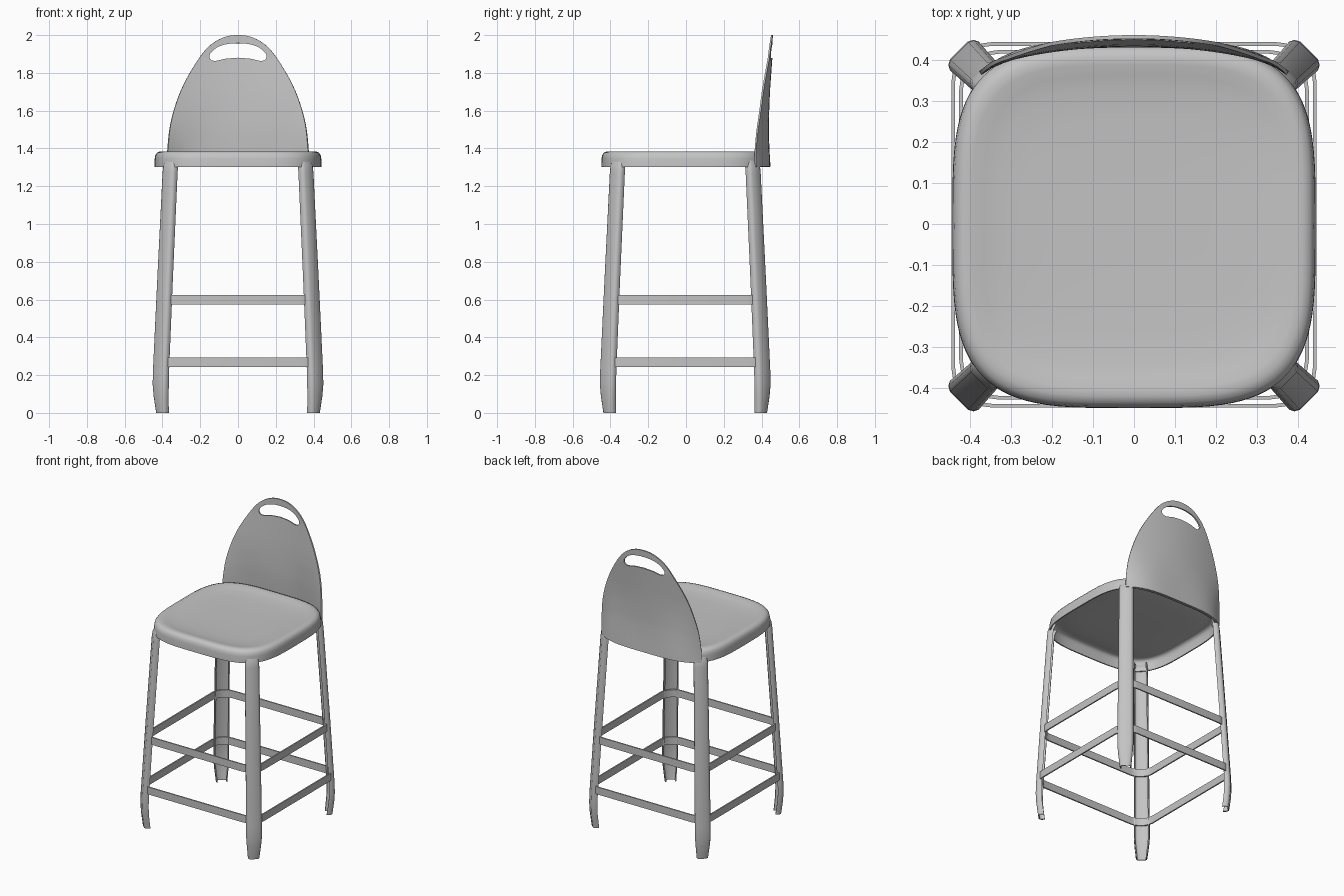
import bpy, bmesh, math
from mathutils import Vector

if "Cube" in bpy.data.objects:
    bpy.data.objects.remove(bpy.data.objects["Cube"])

grey = bpy.data.materials.new("light grey metal")
grey.diffuse_color = (0.55, 0.55, 0.55, 1)
grey.use_nodes = True
grey.node_tree.nodes["Principled BSDF"].inputs["Base Color"].default_value = grey.diffuse_color


def lerp_table(table, v):
    """Piecewise linear lookup in a list of (key, value)."""
    if v <= table[0][0]:
        return table[0][1]
    for (a, fa), (b, fb) in zip(table, table[1:]):
        if v <= b:
            return fa + (fb - fa) * (v - a) / (b - a)
    return table[-1][1]


def loft(name, loops, closed=True, cap=False, thick=0.01, angle=35):
    """Skin a list of point loops, then thicken into sheet metal."""
    bm = bmesh.new()
    rows = [[bm.verts.new(p) for p in loop] for loop in loops]
    n = len(rows[0])
    for r0, r1 in zip(rows, rows[1:]):
        for i in range(n if closed else n - 1):
            j = (i + 1) % n
            bm.faces.new((r0[i], r0[j], r1[j], r1[i]))
    if cap:
        bm.faces.new(rows[-1])
    bmesh.ops.recalc_face_normals(bm, faces=bm.faces)
    mesh = bpy.data.meshes.new(name)
    bm.to_mesh(mesh)
    bm.free()
    ob = bpy.data.objects.new(name, mesh)
    bpy.context.collection.objects.link(ob)
    mesh.materials.append(grey)
    bpy.ops.object.select_all(action='DESELECT')
    ob.select_set(True)
    bpy.context.view_layer.objects.active = ob
    if thick:
        mod = ob.modifiers.new("sheet thickness", 'SOLIDIFY')
        mod.thickness = thick
        mod.offset = 0
        bpy.ops.object.modifier_apply(modifier=mod.name)
    bpy.ops.object.shade_smooth_by_angle(angle=math.radians(angle))
    return ob


# Seat: dished rounded-square pan with a skirt, open underneath
def seat_loop(s, z, n=96, e=2 / 3.75):
    pts = []
    for i in range(n):
        a = 2 * math.pi * i / n
        c, d = math.cos(a), math.sin(a)
        pts.append((0.438 * s * math.copysign(abs(c) ** e, c),
                    -0.006 + 0.438 * s * math.copysign(abs(d) ** e, d), z))
    return pts


section = [(1.0, 1.302), (0.998, 1.345), (0.99, 1.364), (0.972, 1.375),
           (0.94, 1.381), (0.90, 1.380), (0.84, 1.374), (0.76, 1.368),
           (0.6, 1.364), (0.4, 1.362), (0.2, 1.361), (0.05, 1.361)]
loft("seat", [seat_loop(s, z) for s, z in section], cap=True, thick=0.008)


# Backrest: curved arched panel with a handle slot
def smooth(pts, steps=6):
    """Catmull-Rom through the points."""
    p = [Vector(q) for q in pts]
    p = [2 * p[0] - p[1]] + p + [2 * p[-1] - p[-2]]
    p[0] = Vector((-p[2].x, p[2].y))  # symmetric start on the centre line
    out = []
    for i in range(1, len(p) - 2):
        for k in range(steps):
            t = k / steps
            out.append(0.5 * (2 * p[i] + (p[i + 1] - p[i - 1]) * t
                       + (2 * p[i - 1] - 5 * p[i] + 4 * p[i + 1] - p[i + 2]) * t * t
                       + (3 * p[i] - p[i - 1] - 3 * p[i + 1] + p[i + 2]) * t ** 3))
    return out + [p[-2]]


def both_sides(half):
    return half + [Vector((-q.x, q.y)) for q in reversed(half[1:-1])]


def ray_hit(poly, o, d):
    """Where a ray from o in direction d leaves the outline."""
    best = 0
    for a, b in zip(poly, poly[1:] + poly[:1]):
        e = b - a
        den = d.x * e.y - d.y * e.x
        if abs(den) < 1e-12:
            continue
        w = a - o
        t = (w.x * e.y - w.y * e.x) / den
        u = (w.x * d.y - w.y * d.x) / den
        if -1e-6 <= u <= 1 + 1e-6 and t > best:
            best = t
    return o + d * best


outer = both_sides(smooth([(0, 2.0), (0.06, 1.993), (0.12, 1.966), (0.18, 1.913),
                           (0.255, 1.8), (0.305, 1.7), (0.34, 1.6), (0.362, 1.5),
                           (0.373, 1.38), (0.374, 1.303)]) + [Vector((0, 1.303))])
slot = both_sides(smooth([(0, 1.957), (0.06, 1.952), (0.11, 1.935), (0.145, 1.905),
                          (0.152, 1.885), (0.14, 1.866), (0.11, 1.864),
                          (0.07, 1.874), (0, 1.88)]))
lean = [(1.3, 0.443), (1.4, 0.437), (1.5, 0.434), (1.6, 0.436), (1.7, 0.440),
        (1.8, 0.447), (1.88, 0.453), (2.0, 0.455)]


def on_back(p):
    t = min(max((p.y - 1.36) / 0.27, 0), 1)
    y = lerp_table(lean, p.y) - (1 - t) * 3.8 * p.x ** 4 - t * 0.37 * p.x ** 2
    return (p.x, y, p.y)


centre = Vector((0, 1.915))
corner = math.atan2(1.303 - 1.915, 0.374)
angles = sorted([2 * math.pi * i / 144 - math.pi for i in range(144)]
                + [corner, -math.pi - corner])
dirs = [Vector((math.cos(a), math.sin(a))) for a in angles]
ins = [ray_hit(slot, centre, d) for d in dirs]
outs = [ray_hit(outer, centre, d) for d in dirs]
RINGS = 14
loft("backrest", [[on_back(a.lerp(b, k / RINGS)) for a, b in zip(ins, outs)]
                  for k in range(RINGS + 1)], thick=0.009)

# Legs: pressed channels facing the corners, leaning out, tapered at the foot
profile = [(-0.043, 0.034), (-0.046, 0.016), (-0.041, 0.006), (-0.030, 0.0),
           (0.030, 0.0), (0.041, 0.006), (0.046, 0.016), (0.043, 0.034)]
stations = [(0.0, 0.585, 0.70), (0.03, 0.589, 0.76), (0.09, 0.596, 0.90),
            (0.15, 0.599, 1.0), (0.22, 0.597, 1.0), (0.7, 0.567, 0.95),
            (1.27, 0.529, 0.9), (1.31, 0.524, 0.88), (1.345, 0.508, 0.8)]
R = math.sqrt(0.5)
for sy, end in ((-1, "front"), (1, "back")):
    for sx, side in ((-1, "left"), (1, "right")):
        loops = [[(sx * R * (c - d + u * s), -0.004 + sy * R * (c - d - u * s), z)
                  for u, d in profile] for z, c, s in stations]
        loft(f"{end}_{side}_leg", loops, closed=False, thick=0.007, angle=40)


# Foot rails: flat bands running around all four legs
def band_loop(h, r, z):
    pts = []
    for q, (sx, sy) in enumerate(((1, 1), (-1, 1), (-1, -1), (1, -1))):
        for k in range(7):
            a = math.pi / 2 * (q + k / 6)
            pts.append((sx * (h - r) + r * math.cos(a),
                        -0.002 + sy * (h - r) + r * math.sin(a), z))
    return pts


for name, h, z0, z1 in (("lower_foot_rail", 0.440, 0.242, 0.292),
                        ("upper_foot_rail", 0.421, 0.575, 0.625)):
    loft(name, [band_loop(h, 0.095, z0), band_loop(h, 0.095, z1)], thick=0.009)
